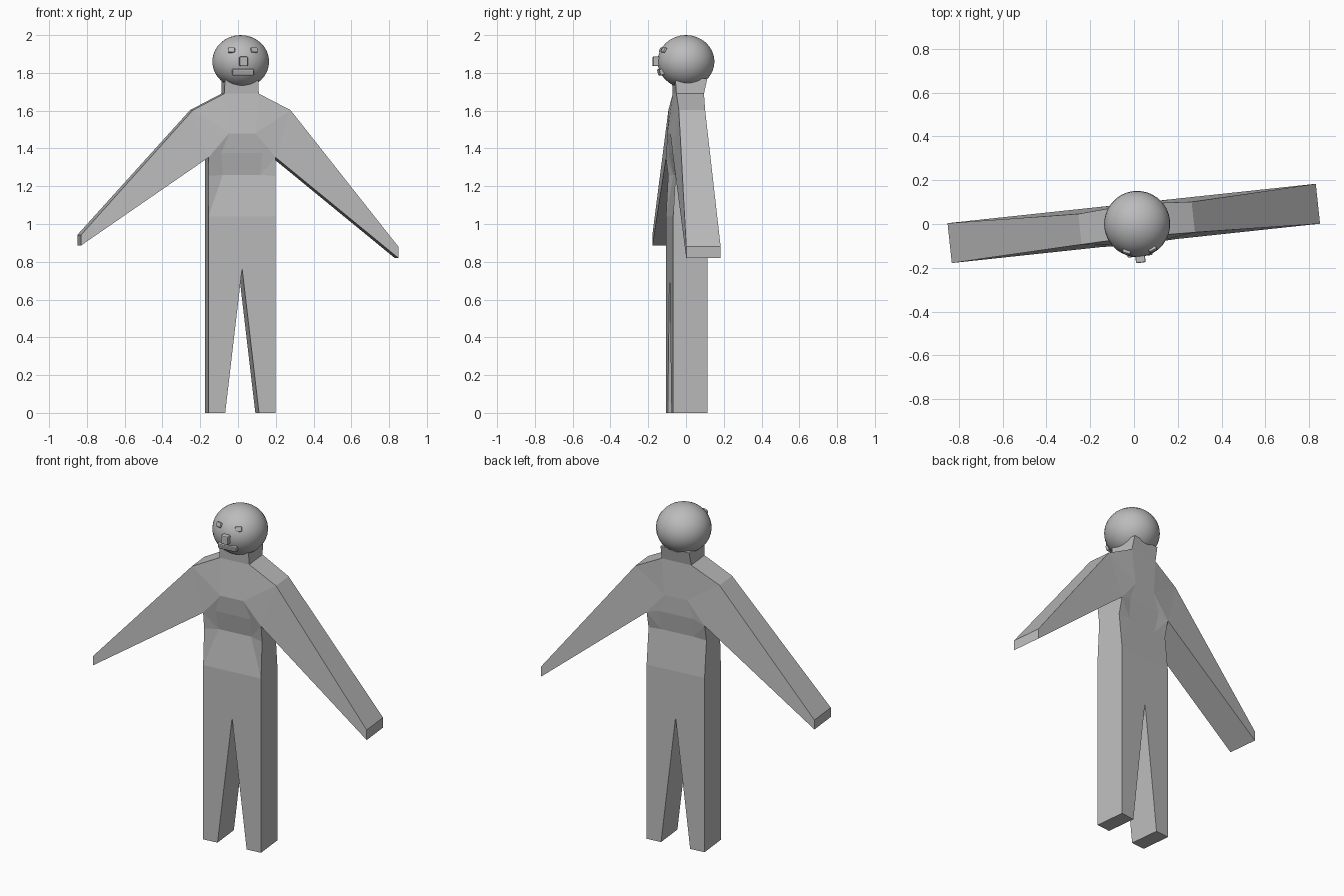
import bpy, bmesh, math
from mathutils import Matrix

cube = bpy.data.objects.get("Cube")
if cube:
    bpy.data.objects.remove(cube, do_unlink=True)

grey = bpy.data.materials.new("plain grey")
grey.use_nodes = True
colour = (0.5, 0.5, 0.5, 1)
grey.diffuse_color = colour
grey.node_tree.nodes["Principled BSDF"].inputs["Base Color"].default_value = colour

# The whole figure is turned slightly about the vertical axis
PLACE = Matrix.Translation((0.012, 0.004, 0)) @ Matrix.Rotation(math.radians(6.1), 4, 'Z')


def add_object(name, bm):
    bmesh.ops.recalc_face_normals(bm, faces=bm.faces)
    mesh = bpy.data.meshes.new(name)
    bm.to_mesh(mesh)
    bm.free()
    mesh.materials.append(grey)
    obj = bpy.data.objects.new(name, mesh)
    bpy.context.collection.objects.link(obj)
    obj.matrix_world = PLACE
    return obj


# Half outline of the body: x, z, front depth, back depth
D = 0.0915
POINTS = {
    "neck_mid": (0, 1.77, .07, .10), "neck": (.088, 1.77, .07, .10),
    "collar_mid": (0, 1.69, .065, .082), "collar": (.092, 1.69, .065, .082),
    "shoulder": (.26, 1.603, .07, .07),
    "chest_mid": (0, 1.48, .095, .09), "chest": (.07, 1.48, .095, .09),
    "rib_mid": (0, 1.375, .083, .088), "rib": (.11, 1.375, .083, .088),
    "armpit": (.179, 1.352, D, D),
    "waist_mid": (0, 1.26, .06, .07), "waist": (.1, 1.26, .06, .07),
    "side": (.179, 1.255, .08, .07),
    "hip_mid": (0, 1.04, D, D), "hip": (.179, 1.04, D, D),
    "crotch": (0, .765, D, D),
    "foot_in": (.09, 0, D, D), "foot_out": (.179, 0, D, D),
}
HANDS = {1: ((.832, .88), (.832, .82)), -1: ((.858, .942), (.858, .886))}
FACES = [
    "neck_mid neck collar collar_mid", "collar_mid collar chest chest_mid",
    "collar shoulder chest", "shoulder armpit chest",
    "shoulder hand_top hand_low armpit",
    "chest_mid chest rib rib_mid", "chest armpit rib",
    "rib_mid rib waist waist_mid", "rib armpit waist", "armpit side waist",
    "waist_mid waist hip hip_mid", "waist side hip",
    "hip_mid hip foot_out foot_in crotch",
]

# Body: matching front and back skins joined along their outline
bm = bmesh.new()
front, back = {}, {}
front_faces = []
for s in (1, -1):
    pts = dict(POINTS)
    for key, (x, z) in zip(("hand_top", "hand_low"), HANDS[s]):
        pts[key] = (x, z, D, D)
    for key, (x, z, f, b) in pts.items():
        tag = (key, s if x else 0)
        if tag not in front:
            front[tag] = bm.verts.new((s * x, -f, z))
            back[tag] = bm.verts.new((s * x, b, z))
    for line in FACES:
        tags = [(k, s if pts[k][0] else 0) for k in line.split()]
        front_faces.append(bm.faces.new([front[t] for t in tags]))
        bm.faces.new([back[t] for t in tags])
partner = {front[t]: back[t] for t in front}
outline = {e for f in front_faces for e in f.edges if e.is_boundary}
for e in outline:
    a, b = e.verts
    bm.faces.new((a, b, partner[b], partner[a]))
add_object("body", bm)

# Head
bm = bmesh.new()
bmesh.ops.create_uvsphere(bm, u_segments=32, v_segments=16, radius=1)
bmesh.ops.transform(bm, verts=bm.verts,
                    matrix=Matrix.Translation((.002, -.004, 1.86)) @ Matrix.Diagonal((.151, .151, .14, 1)))
for f in bm.faces:
    f.smooth = True
add_object("head", bm)


# Facial features: small bevelled blocks
def feature(name, centre, size, yaw=0, pitch=0):
    bm = bmesh.new()
    turn = Matrix.Rotation(math.radians(yaw), 4, 'Z') @ Matrix.Rotation(math.radians(pitch), 4, 'X')
    bmesh.ops.create_cube(bm, size=1, matrix=Matrix.Translation(centre) @ turn @ Matrix.Diagonal((*size, 1)))
    bmesh.ops.bevel(bm, geom=bm.edges[:], offset=.006, segments=2, profile=.5, affect='EDGES')
    add_object(name, bm)


for s, name in ((1, "left_eye"), (-1, "right_eye")):
    feature(name, (s * .058, -.122, 1.918), (.038, .03, .028), s * 20, -20)
feature("nose", (0, -.157, 1.861), (.044, .05, .05))
feature("mouth", (0, -.133, 1.806), (.115, .034, .034), 0, 15)
